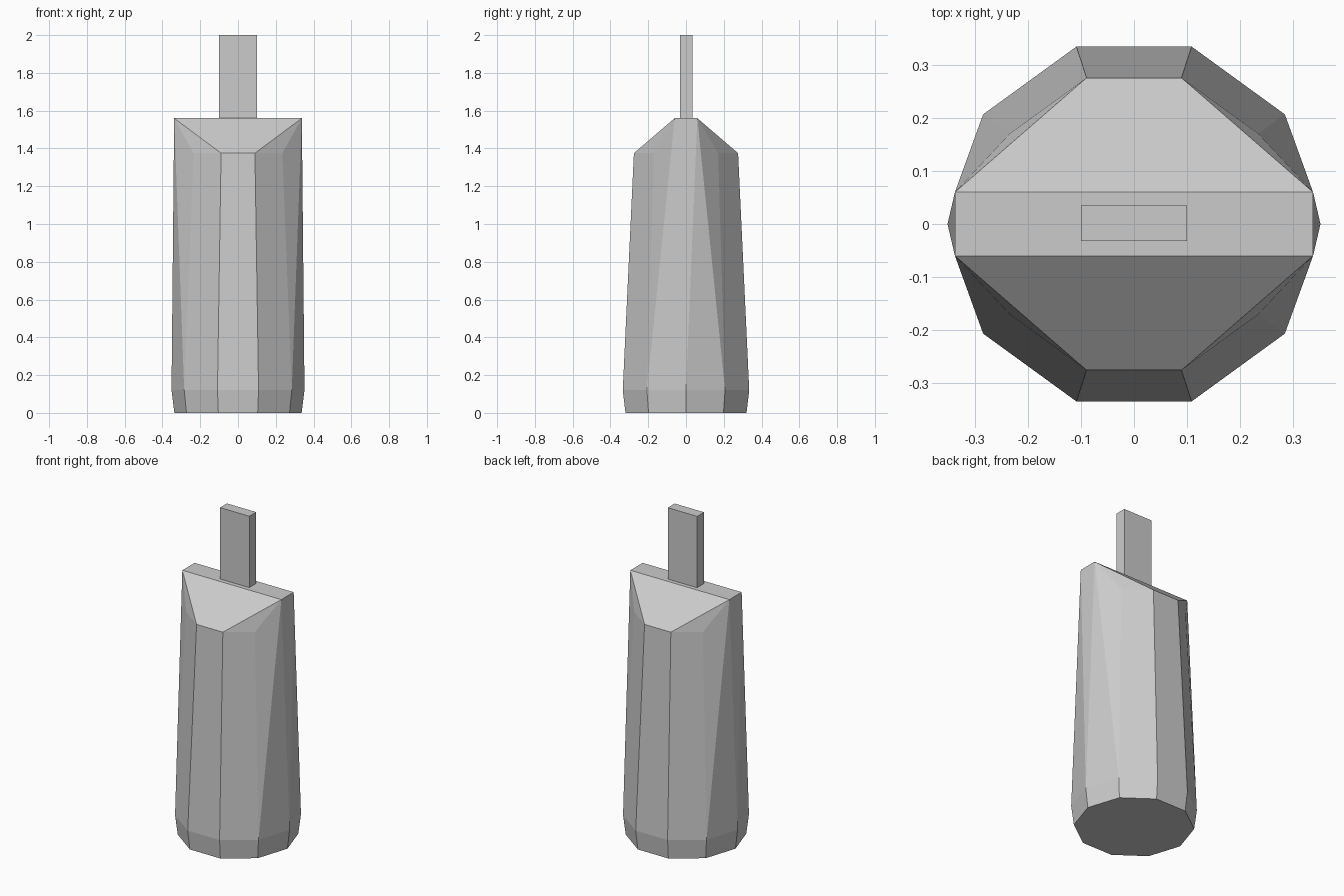
import bpy, bmesh, math

cube = bpy.data.objects.get("Cube")
if cube:
    bpy.data.objects.remove(cube)

SIDES = 10
BEVEL_Z, SHOULDER_Z, RIDGE_Z, TOP_Z = 0.12, 1.375, 1.56, 2.0
RIDGE_X, RIDGE_Y = 0.338, 0.06

# One plain grey for everything
grey = bpy.data.materials.new("plain_grey")
grey.use_nodes = True
colour = (0.6, 0.6, 0.6, 1)
grey.diffuse_color = colour
grey.node_tree.nodes["Principled BSDF"].inputs["Base Color"].default_value = colour


def finish(name, bm):
    bmesh.ops.recalc_face_normals(bm, faces=bm.faces)
    mesh = bpy.data.meshes.new(name)
    bm.to_mesh(mesh)
    bm.free()
    mesh.materials.append(grey)
    obj = bpy.data.objects.new(name, mesh)
    bpy.context.collection.objects.link(obj)
    return obj


def ring(bm, radius, z):
    for i in range(SIDES):
        a = math.tau * i / SIDES
        bm.verts.new((radius * math.cos(a), radius * math.sin(a), z))


# Handle: tapered ten-sided body pinched into a flat ridge
bm = bmesh.new()
ring(bm, 0.337, 0)
ring(bm, 0.352, BEVEL_Z)
ring(bm, 0.290, SHOULDER_Z)
for sx in (-1, 1):
    for sy in (-1, 1):
        bm.verts.new((sx * RIDGE_X, sy * RIDGE_Y, RIDGE_Z))
hull = bmesh.ops.convex_hull(bm, input=bm.verts)
inside = {g for g in hull["geom_interior"] if isinstance(g, bmesh.types.BMVert)}
bmesh.ops.delete(bm, geom=list(inside), context='VERTS')
bmesh.ops.dissolve_limit(bm, angle_limit=math.radians(0.5),
                         verts=bm.verts, edges=bm.edges)
finish("handle_body", bm)

# Tang: flat bar standing on the ridge
bm = bmesh.new()
bmesh.ops.create_cube(bm, size=1)
bmesh.ops.scale(bm, vec=(0.2, 0.067, TOP_Z - RIDGE_Z), verts=bm.verts)
bmesh.ops.translate(bm, vec=(0, 0.001, (TOP_Z + RIDGE_Z) / 2), verts=bm.verts)
finish("flat_bar", bm)
